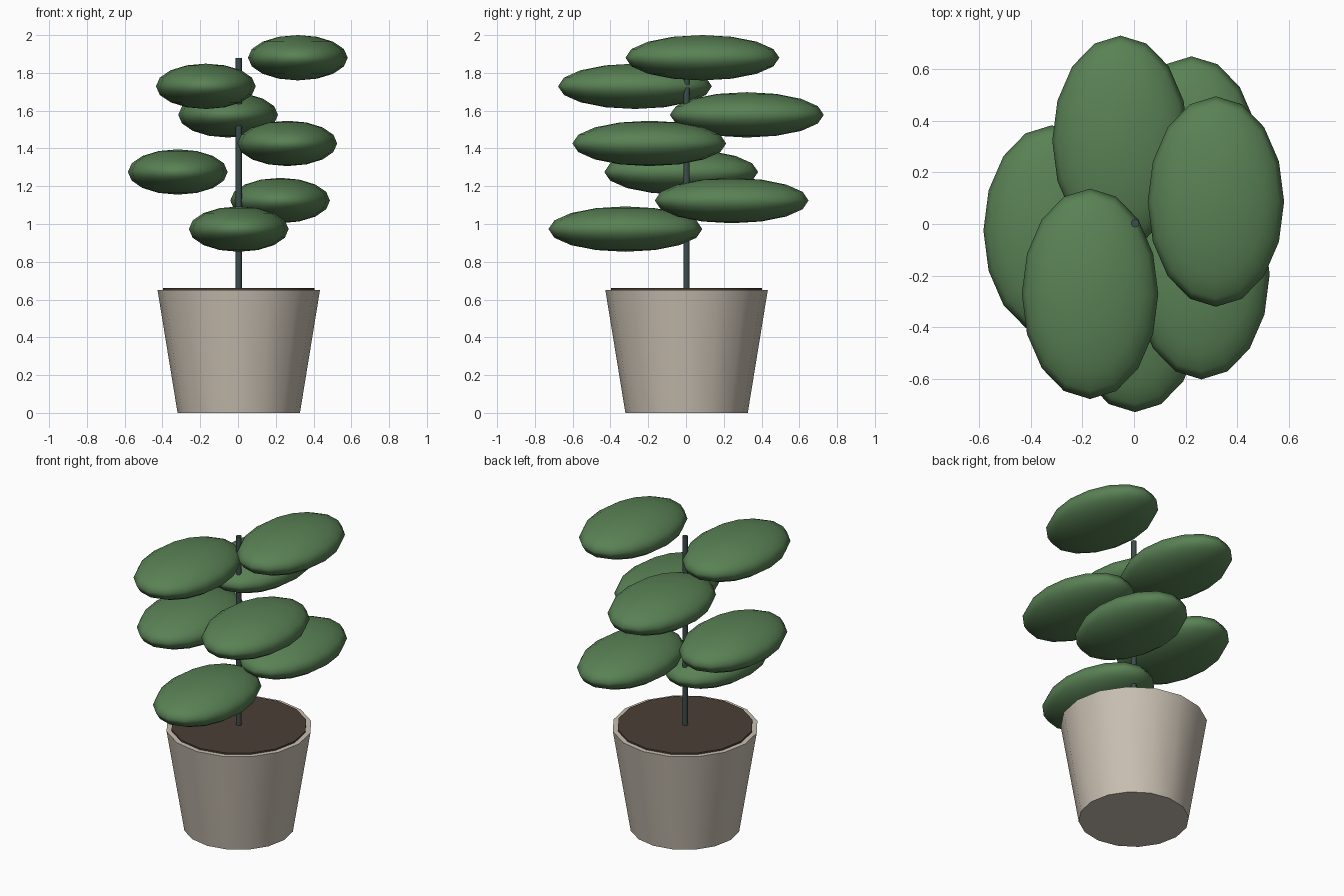
import bpy
from math import cos, sin, radians

if "Cube" in bpy.data.objects:
    bpy.data.objects.remove(bpy.data.objects["Cube"])

CENTRE = (0.004, 0.003)


def make_material(name, rgb):
    mat = bpy.data.materials.new(name)
    mat.use_nodes = True
    mat.diffuse_color = (*rgb, 1)
    mat.node_tree.nodes["Principled BSDF"].inputs["Base Color"].default_value = (*rgb, 1)
    return mat


def finish(name, mat):
    obj = bpy.context.object
    obj.name = name
    obj.data.materials.append(mat)
    bpy.ops.object.shade_smooth_by_angle(angle=radians(50))
    return obj


def tapered_cylinder(name, mat, sides, bottom_radius, top_radius, bottom, top):
    bpy.ops.mesh.primitive_cone_add(
        vertices=sides, radius1=bottom_radius, radius2=top_radius,
        depth=top - bottom, location=(*CENTRE, (bottom + top) / 2))
    return finish(name, mat)


clay = make_material("pale clay", (0.58, 0.52, 0.44))
earth = make_material("dark earth", (0.07, 0.05, 0.037))
bark = make_material("dark green stem", (0.045, 0.075, 0.07))
green = make_material("leaf green", (0.1, 0.22, 0.09))

# Pot, soil and stem
tapered_cylinder("pot", clay, 16, 0.324, 0.43, 0, 0.65)
tapered_cylinder("soil", earth, 16, 0.4, 0.4, 0.6, 0.66)
tapered_cylinder("stem", bark, 8, 0.0165, 0.0165, 0.65, 1.88)

# Leaves spiral up the stem by the golden angle
for i in range(7):
    angle = radians(270 + 137.5 * i)
    bpy.ops.mesh.primitive_uv_sphere_add(
        segments=16, ring_count=8, radius=1,
        location=(CENTRE[0] + 0.324 * cos(angle),
                  CENTRE[1] + 0.324 * sin(angle), 0.973 + 0.1512 * i))
    leaf = finish(f"leaf_{i + 1}", green)
    leaf.scale = (0.264, 0.407, 0.12)
